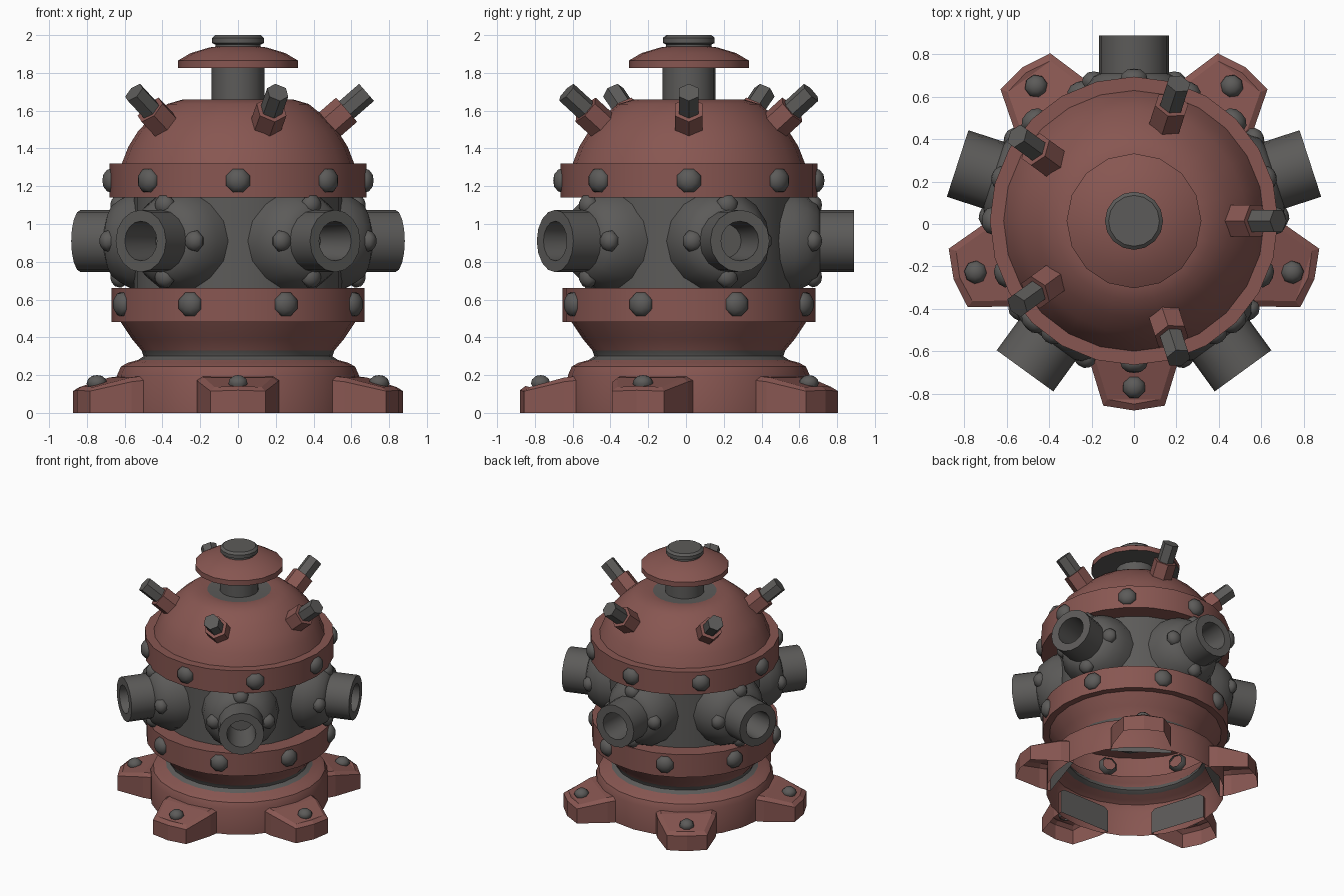
import bpy, bmesh, math
from mathutils import Vector, Matrix

if "Cube" in bpy.data.objects:
    bpy.data.objects.remove(bpy.data.objects["Cube"])

CY = 0.015  # the body axis sits slightly behind the origin


def material(name, rgb):
    m = bpy.data.materials.new(name)
    m.diffuse_color = (*rgb, 1)
    m.use_nodes = True
    m.node_tree.nodes["Principled BSDF"].inputs["Base Color"].default_value = m.diffuse_color
    return m


GREY = material("dark_grey_metal", (0.107, 0.104, 0.100))
RED = material("rust_red_paint", (0.245, 0.094, 0.083))


def finish(name, bm, smooth=35):
    me = bpy.data.meshes.new(name)
    bm.to_mesh(me)
    bm.free()
    me.materials.append(GREY)
    me.materials.append(RED)
    ob = bpy.data.objects.new(name, me)
    bpy.context.collection.objects.link(ob)
    if smooth:
        bpy.ops.object.select_all(action='DESELECT')
        ob.select_set(True)
        bpy.context.view_layer.objects.active = ob
        bpy.ops.object.shade_smooth_by_angle(angle=math.radians(smooth))
    return ob


def lathe(bm, profile, sides, mat=Matrix(), phase=0.0):
    """Spin (radius, height, colour of the strip up to the next point) about z."""
    rings = []
    for r, z, _ in profile:
        if r == 0:
            rings.append([bm.verts.new(mat @ Vector((0, 0, z)))] * sides)
        else:
            rings.append([bm.verts.new(mat @ Vector((
                r * math.cos(phase + 2 * math.pi * i / sides),
                r * math.sin(phase + 2 * math.pi * i / sides), z)))
                for i in range(sides)])
    for k in range(len(rings) - 1):
        a, b = rings[k], rings[k + 1]
        for i in range(sides):
            j = (i + 1) % sides
            vs = []
            for v in (a[i], a[j], b[j], b[i]):
                if v not in vs:
                    vs.append(v)
            bm.faces.new(vs).material_index = profile[k][2]


def outward(deg, r, z, pitch=0):
    """Matrix whose local z points radially out at an angle, tilted up by pitch."""
    return (Matrix.Translation((0, CY, 0)) @ Matrix.Rotation(math.radians(deg), 4, 'Z')
            @ Matrix.Translation((r, 0, z))
            @ Matrix.Rotation(math.radians(90 - pitch), 4, 'Y'))


def bolt(bm, mat, r, height):
    lathe(bm, [(r * 0.7, -r * 0.5, 0), (r, 0, 0), (r * 0.88, height * 0.5, 0),
               (r * 0.5, height * 0.9, 0), (0, height, 0)], 8, mat, math.pi / 8)


AXIS = Matrix.Translation((0, CY, 0))

# hollow body shell: base, neck, bowl, lower band, drum, upper band, dome
bm = bmesh.new()
lathe(bm, [(0.64, 0.0, 1), (0.64, 0.20, 1), (0.62, 0.245, 1), (0.585, 0.265, 1),
           (0.53, 0.28, 0), (0.50, 0.30, 0), (0.51, 0.33, 1), (0.56, 0.39, 1),
           (0.62, 0.48, 1), (0.67, 0.48, 1), (0.67, 0.66, 1), (0.55, 0.66, 0),
           (0.55, 1.14, 1), (0.68, 1.14, 1), (0.68, 1.32, 1), (0.615, 1.32, 1),
           (0.58, 1.41, 1), (0.53, 1.49, 1), (0.455, 1.57, 1), (0.375, 1.635, 1),
           (0.29, 1.66, 1), (0.23, 1.655, 0), (0.13, 1.65, 0)], 24, AXIS)
finish("body_shell", bm)

# stem, mushroom cap and knob
bm = bmesh.new()
lathe(bm, [(0.14, 1.64, 0), (0.14, 1.83, 0)], 16, AXIS)
finish("top_stem", bm)
bm = bmesh.new()
lathe(bm, [(0.13, 1.83, 0), (0.318, 1.825, 1), (0.318, 1.865, 1), (0.25, 1.905, 1),
           (0.15, 1.935, 1), (0.11, 1.94, 1)], 16, AXIS)
finish("top_cap", bm)
bm = bmesh.new()
lathe(bm, [(0.12, 1.93, 0), (0.12, 1.95, 0), (0.137, 1.958, 0), (0.137, 1.985, 0),
           (0.12, 2.0, 0), (0, 2.0, 0)], 16, AXIS)
finish("top_knob", bm)

# bolts around both bands
for name, r, z, start in (("upper_band_bolts", 0.68, 1.23, 0),
                          ("lower_band_bolts", 0.67, 0.575, 22.5)):
    bm = bmesh.new()
    for i in range(8):
        bolt(bm, outward(start + 45 * i, r - 0.012, z), 0.07, 0.05)
    finish(name, bm, 60)

for i in range(5):
    # flanged pipe port with a hollow bore
    a = 18 + 72 * i
    m = outward(a, 0, 0.91)
    bm = bmesh.new()
    lathe(bm, [(0.28, 0.44, 0), (0.27, 0.56, 0), (0.235, 0.63, 0), (0.20, 0.68, 0),
               (0.165, 0.695, 0), (0.165, 0.875, 0), (0.105, 0.875, 0),
               (0.09, 0.62, 0), (0, 0.62, 0)], 16, m)
    finish(f"pipe_port_{i + 1}", bm, 50)
    bm = bmesh.new()
    for k in range(4):
        t = math.pi / 2 * k
        bolt(bm, m @ Matrix.Translation((0.19 * math.cos(t), 0.19 * math.sin(t), 0.655)),
             0.06, 0.05)
    finish(f"pipe_flange_bolts_{i + 1}", bm, 60)

    # dome spike: red hexagonal socket with a narrower grey tip
    m = outward(72 * i, 0.575, 1.605, 41)
    bm = bmesh.new()
    lathe(bm, [(0.085, -0.19, 1), (0.085, 0.0, 1), (0.06, 0.0, 0),
               (0.06, 0.14, 0), (0, 0.14, 0)], 6, m)
    finish(f"dome_spike_{i + 1}", bm, 0)

    # wedge foot, open underneath, with a grey inner end plate
    a = -90 + 72 * i
    m = AXIS @ Matrix.Rotation(math.radians(a), 4, 'Z')
    plan = [(0.57, -0.22), (0.66, -0.21), (0.872, -0.145), (0.895, 0),
            (0.872, 0.145), (0.66, 0.21), (0.57, 0.22)]
    tops = [0.185, 0.175, 0.125, 0.13, 0.125, 0.175, 0.185]
    bm = bmesh.new()
    low = [bm.verts.new(m @ Vector((x, y, 0))) for x, y in plan]
    mid = [bm.verts.new(m @ Vector((x, y, z - 0.01))) for (x, y), z in zip(plan, tops)]
    top = [bm.verts.new(m @ Vector((x - (0.03 if x > 0.8 else 0), y * 0.86, z + 0.012)))
           for (x, y), z in zip(plan, tops)]
    for k in range(6):
        for lo, hi in ((low, mid), (mid, top)):
            bm.faces.new((lo[k], lo[k + 1], hi[k + 1], hi[k])).material_index = 1
    for q in ((0, 1, 5, 6), (1, 2, 4, 5), (2, 3, 4)):
        bm.faces.new([top[k] for k in q]).material_index = 1
    bm.faces.new((low[6], low[0], mid[0], top[0], top[6], mid[6])).material_index = 0
    finish(f"foot_{i + 1}", bm, 0)
    bm = bmesh.new()
    bolt(bm, m @ Matrix.Translation((0.785, 0, 0.155)), 0.055, 0.045)
    finish(f"foot_bolt_{i + 1}", bm, 60)
